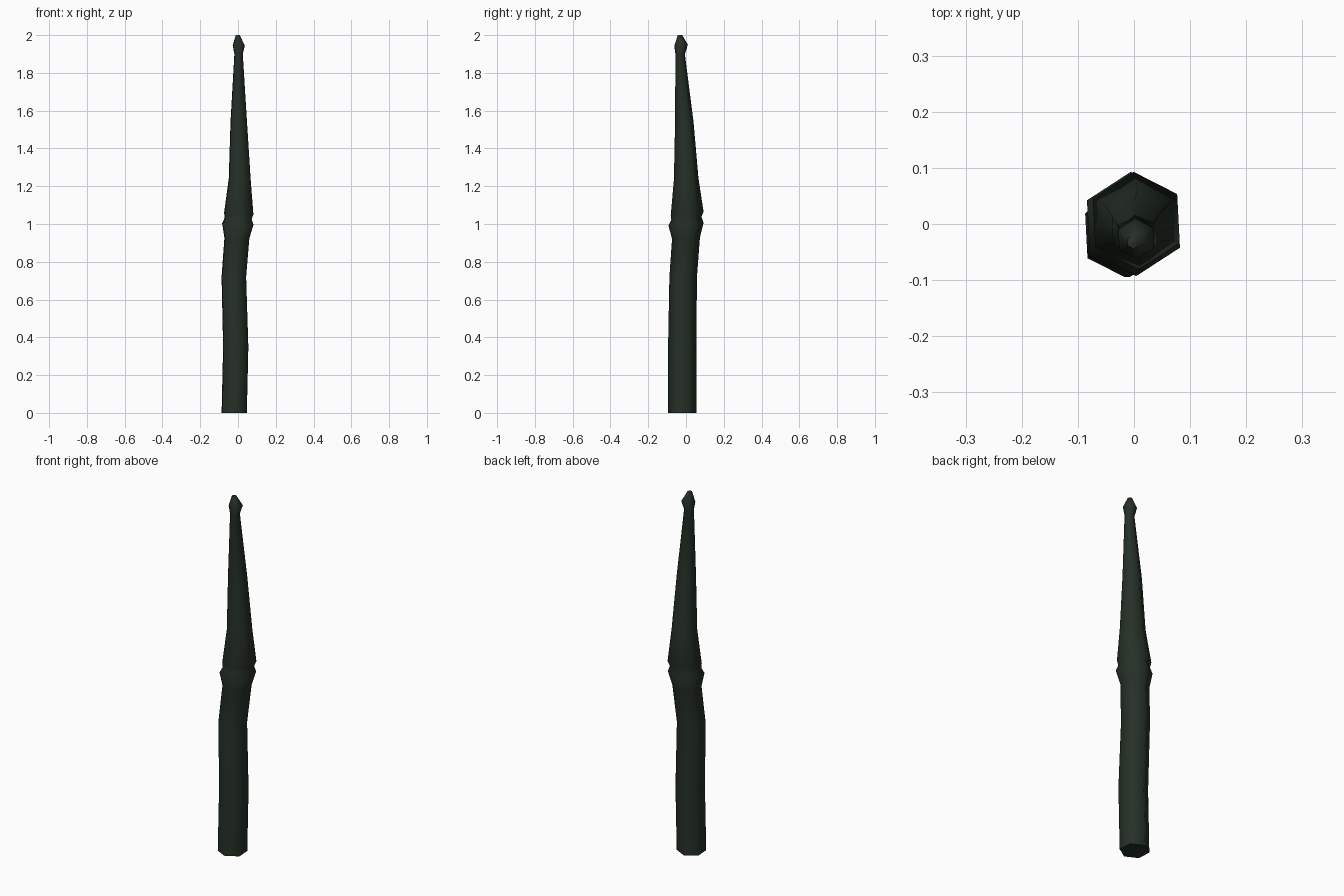
import bpy, bmesh, math

if "Cube" in bpy.data.objects:
    bpy.data.objects.remove(bpy.data.objects["Cube"])

# Dark green stalk material
mat = bpy.data.materials.new("dark green")
mat.diffuse_color = (0.019, 0.030, 0.020, 1)
mat.use_nodes = True
mat.node_tree.nodes["Principled BSDF"].inputs["Base Color"].default_value = mat.diffuse_color

# Rings from bottom to top: z, centre x, centre y, radius, tilt (z rise per unit y)
rings = [
    (0.00, -0.020, -0.020, 0.075, 0),
    (0.35, -0.012, -0.020, 0.075, 0),
    (0.72, -0.022, -0.015, 0.073, 0),
    (0.925, -0.006, 0.000, 0.074, 0.05),
    (1.00, -0.001, 0.000, 0.093, 0.08),
    (1.03, 0.001, 0.002, 0.080, 0.10),
    (1.055, 0.004, 0.006, 0.087, 0.12),
    (1.24, 0.009, 0.001, 0.065, 0.05),
    (1.54, 0.004, -0.009, 0.049, 0),
    (1.90, 0.003, -0.031, 0.025, 0),
    (1.945, 0.004, -0.026, 0.036, 0.1),
    (2.00, -0.001, -0.032, 0.012, 0),
]

SIDES = 6
bm = bmesh.new()
loops = []
for z, cx, cy, r, tilt in rings:
    loop = []
    for i in range(SIDES):
        a = math.radians(33 + 360 * i / SIDES)
        dy = r * math.sin(a)
        loop.append(bm.verts.new((cx + r * math.cos(a), cy + dy, z + tilt * dy)))
    loops.append(loop)
for lo, hi in zip(loops, loops[1:]):
    for i in range(SIDES):
        j = (i + 1) % SIDES
        bm.faces.new((lo[i], lo[j], hi[j], hi[i]))
bm.faces.new(loops[-1])
bm.faces.new(loops[0][::-1])
bmesh.ops.recalc_face_normals(bm, faces=bm.faces[:])

mesh = bpy.data.meshes.new("bamboo_stalk")
bm.to_mesh(mesh)
bm.free()
mesh.materials.append(mat)
stalk = bpy.data.objects.new("bamboo_stalk", mesh)
bpy.context.collection.objects.link(stalk)

# Smooth sides, crisp base edge
bpy.context.view_layer.objects.active = stalk
stalk.select_set(True)
bpy.ops.object.shade_smooth_by_angle(angle=math.radians(65))
